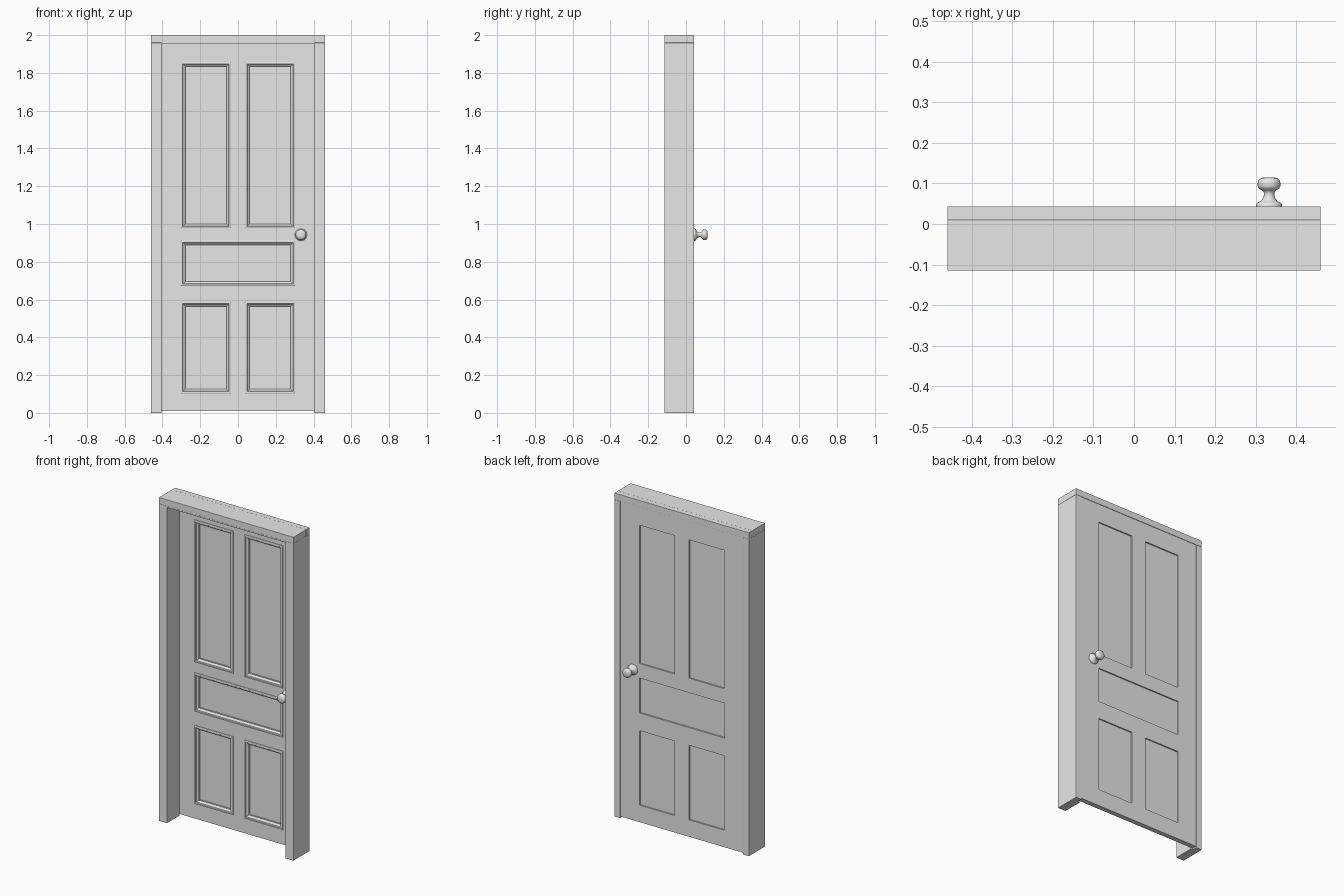
import bpy
import bmesh
import math
from mathutils import Matrix, Vector

cube = bpy.data.objects.get("Cube")
if cube:
    bpy.data.objects.remove(cube, do_unlink=True)

grey = bpy.data.materials.new("light_grey")
grey.use_nodes = True
grey.diffuse_color = (0.8, 0.8, 0.8, 1)
grey.node_tree.nodes["Principled BSDF"].inputs["Base Color"].default_value = grey.diffuse_color


def finish(bm, name, smooth=False, bevel=0):
    """Turn a bmesh into a named, coloured object."""
    bmesh.ops.recalc_face_normals(bm, faces=bm.faces)
    mesh = bpy.data.meshes.new(name)
    bm.to_mesh(mesh)
    bm.free()
    mesh.materials.append(grey)
    obj = bpy.data.objects.new(name, mesh)
    bpy.context.collection.objects.link(obj)
    if bevel:
        mod = obj.modifiers.new("soft_edges", "BEVEL")
        mod.width = bevel
        mod.segments = 2
    if smooth:
        bpy.ops.object.select_all(action="DESELECT")
        obj.select_set(True)
        bpy.context.view_layer.objects.active = obj
        bpy.ops.object.shade_smooth_by_angle(angle=math.radians(40))
    return obj


def box(name, low, high, bevel=0):
    bm = bmesh.new()
    low, high = Vector(low), Vector(high)
    bmesh.ops.create_cube(bm, size=1, matrix=Matrix.Translation((low + high) / 2)
                          @ Matrix.Diagonal((*(high - low), 1)))
    return finish(bm, name, bevel=bevel)


def extrude(bm, faces, offset):
    new = bmesh.ops.extrude_face_region(bm, geom=faces)["geom"]
    bmesh.ops.translate(bm, vec=offset, verts=[v for v in new if isinstance(v, bmesh.types.BMVert)])


# Main depths and heights
FRONT, STEP, BACK = -0.115, 0.01, 0.043
DOOR_BACK = 0.04
W, TOP = 0.46, 1.96

# Rebated side jambs
for side, name in ((-1, "right_jamb"), (1, "left_jamb")):
    bm = bmesh.new()
    outline = [(W, FRONT), (W, BACK), (0.42, BACK), (0.42, STEP), (0.405, STEP), (0.405, FRONT)]
    face = bm.faces.new([bm.verts.new((side * x, y, 0)) for x, y in outline])
    extrude(bm, [face], (0, 0, TOP))
    finish(bm, name, bevel=0.002)

# Head of the frame, in two lengths, with its stop
box("head_front", (-W, FRONT, TOP), (W, STEP, 2), bevel=0.001)
box("head_back", (-W, STEP, TOP), (W, BACK, 2), bevel=0.001)
box("head_stop", (-0.405, FRONT, 1.952), (0.405, STEP, TOP))

# Openings: x range, z range
panels = {
    "upper_right": (-0.29, -0.05, 0.99, 1.845),
    "upper_left": (0.05, 0.29, 0.99, 1.845),
    "middle": (-0.29, 0.29, 0.685, 0.90),
    "lower_right": (-0.29, -0.05, 0.115, 0.575),
    "lower_left": (0.05, 0.29, 0.115, 0.575),
}

# Door leaf: a grid with the openings left out, given thickness
xs = sorted({-0.42, 0.42} | {v for p in panels.values() for v in p[:2]})
zs = sorted({0.01, TOP} | {v for p in panels.values() for v in p[2:]})
bm = bmesh.new()
grid = [[bm.verts.new((x, STEP, z)) for z in zs] for x in xs]
for i in range(len(xs) - 1):
    for j in range(len(zs) - 1):
        cx, cz = (xs[i] + xs[i + 1]) / 2, (zs[j] + zs[j + 1]) / 2
        if not any(a < cx < b and c < cz < d for a, b, c, d in panels.values()):
            bm.faces.new((grid[i][j], grid[i + 1][j], grid[i + 1][j + 1], grid[i][j + 1]))
bmesh.ops.delete(bm, geom=[v for v in bm.verts if not v.link_faces], context="VERTS")
extrude(bm, bm.faces[:], (0, DOOR_BACK - STEP, 0))
finish(bm, "door_leaf")

# Moulding section: inset from the outer edge, depth
section = [(0, 0.01), (0, 0.005), (0.003, 0.003), (0.009, 0.003), (0.012, 0.008),
           (0.016, 0.009), (0.021, 0.013), (0.023, 0.018), (0.027, 0.018), (0.027, 0.023)]
for name, (a, b, c, d) in panels.items():
    box(name + "_panel", (a, 0.022, c), (b, 0.032, d))
    bm = bmesh.new()
    rings = []
    for inset, y in section:
        e = inset - 0.012
        corners = ((a + e, c + e), (b - e, c + e), (b - e, d - e), (a + e, d - e))
        rings.append([bm.verts.new((x, y, z)) for x, z in corners])
    for r, s in zip(rings, rings[1:] + rings[:1]):
        for k in range(4):
            n = (k + 1) % 4
            bm.faces.new((r[k], r[n], s[n], s[k]))
    finish(bm, name + "_moulding")

# Turned knobs: radius, distance out from the door
turning = [(0, 0), (0.032, 0), (0.032, 0.006), (0.029, 0.01), (0.021, 0.014), (0.016, 0.02),
           (0.013, 0.028), (0.013, 0.036), (0.017, 0.041), (0.025, 0.045), (0.028, 0.051),
           (0.028, 0.059), (0.026, 0.066), (0.02, 0.071), (0.012, 0.073), (0, 0.073)]
for name, base, out in (("front_knob", STEP, -1), ("back_knob", DOOR_BACK + 0.002, 1)):
    bm = bmesh.new()
    verts = [bm.verts.new((0.333 + r, base + out * h, 0.943)) for r, h in turning]
    edges = [bm.edges.new(pair) for pair in zip(verts, verts[1:])]
    bmesh.ops.spin(bm, geom=verts + edges, cent=(0.333, 0, 0.943), axis=(0, 1, 0),
                   angle=math.tau, steps=32)
    bmesh.ops.remove_doubles(bm, verts=bm.verts, dist=0.0001)
    finish(bm, name, smooth=True)
